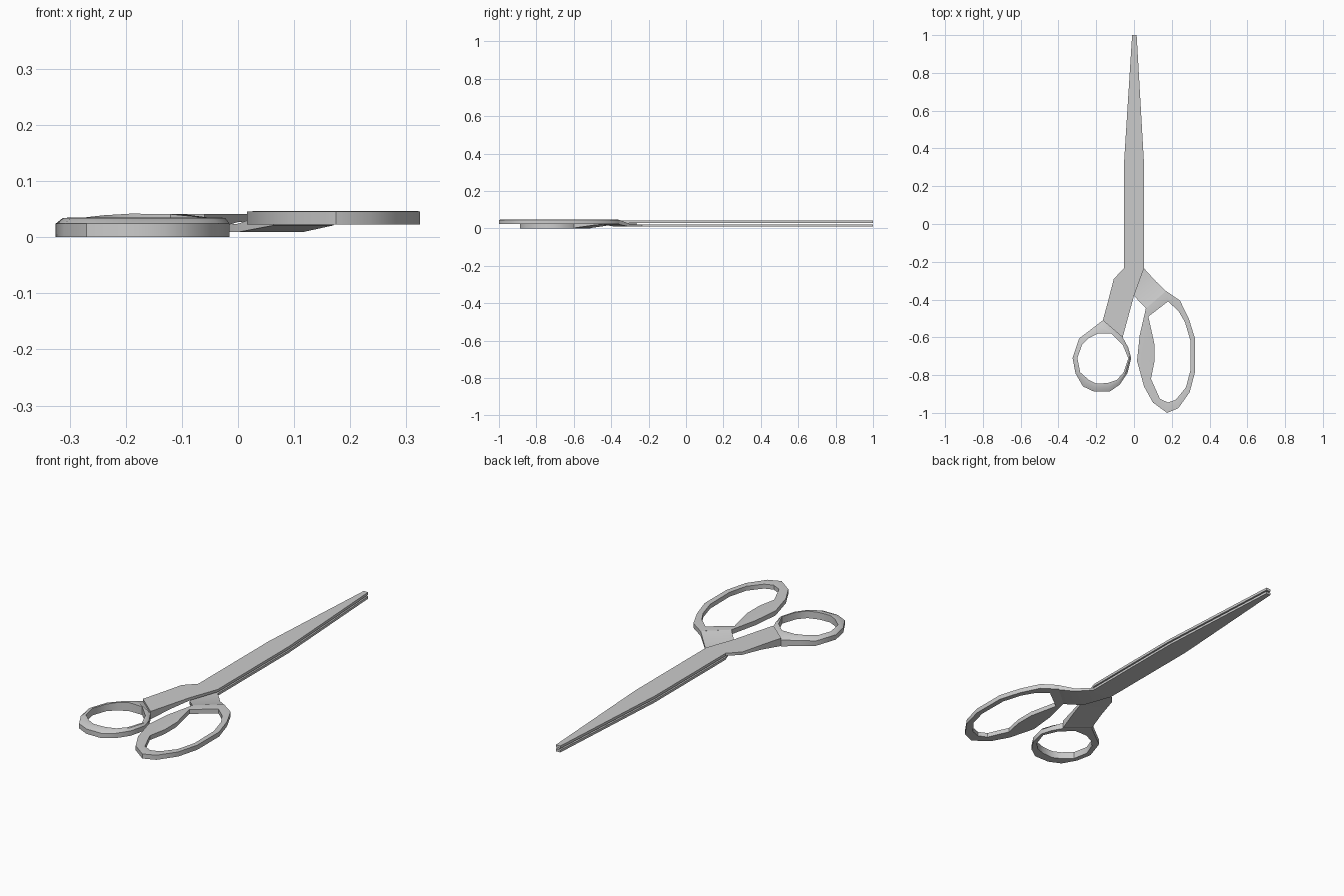
import bpy, bmesh, math
from mathutils import Vector

if "Cube" in bpy.data.objects:
    bpy.data.objects.remove(bpy.data.objects["Cube"])


def finish(name, bm):
    bmesh.ops.recalc_face_normals(bm, faces=bm.faces)
    me = bpy.data.meshes.new(name)
    bm.to_mesh(me)
    bm.free()
    ob = bpy.data.objects.new(name, me)
    bpy.context.collection.objects.link(ob)
    bpy.ops.object.select_all(action='DESELECT')
    ob.select_set(True)
    bpy.context.view_layer.objects.active = ob
    bpy.ops.object.shade_smooth_by_angle(angle=math.radians(35))
    return ob


def loft(name, sections, closed):
    """Skin a list of equally sized point loops."""
    bm = bmesh.new()
    rows = [[bm.verts.new(p) for p in s] for s in sections]
    n = len(rows[0])
    for i in range(len(rows) - (0 if closed else 1)):
        a, b = rows[i], rows[(i + 1) % len(rows)]
        for j in range(n):
            k = (j + 1) % n
            bm.faces.new((a[j], a[k], b[k], b[j]))
    if not closed:
        bm.faces.new(rows[0])
        bm.faces.new(rows[-1])
    return finish(name, bm)


def strip(name, stations):
    """Flat bar: each station is left xy, right xy, bottom z, top z."""
    return loft(name, [[(*l, b), (*r, b), (*r, t), (*l, t)]
                       for l, r, b, t in stations], False)


def ring(name, pairs, profile, lift=None):
    """Finger loop between outer and inner outlines; profile = (blend, z)."""
    lift = lift or {}
    secs = []
    for i, (ox, oy, ix, iy) in enumerate(pairs):
        o, n = Vector((ox, oy)), Vector((ix, iy))
        secs.append([(*o.lerp(n, t), z + (lift.get(i, 0) if z > 0.01 else 0))
                     for t, z in profile])
    return loft(name, secs, True)


def blade(b, t):
    return [((-.01, 1), (.014, 1), b, t),
            ((-.053, .32), (.053, .32), b, t),
            ((-.053, -.235), (.053, -.235), b, t)]


# upper blade, its shank dropping to the small finger loop
strip("upper_blade", blade(.028, .041) + [
    ((-.107, -.29), (0, -.38), .027, .041),
    ((-.135, -.40), (-.03, -.49), .018, .041),
    ((-.165, -.51), (-.06, -.60), .002, .041)])

# lower blade, its shank rising to the large finger loop
strip("lower_blade", blade(.009, .021) + [
    ((0, -.38), (.115, -.303), .009, .024),
    ((.063, -.447), (.17, -.357), .021, .046)])

# small finger loop, domed on top
ring("small_loop", [
    (-.165, -.51, -.19, -.58), (-.23, -.56, -.24, -.605),
    (-.29, -.605, -.275, -.64), (-.325, -.71, -.30, -.71),
    (-.31, -.79, -.285, -.785), (-.27, -.86, -.24, -.825),
    (-.21, -.888, -.20, -.845), (-.13, -.888, -.14, -.842),
    (-.075, -.85, -.09, -.825), (-.035, -.79, -.055, -.785),
    (-.015, -.71, -.03, -.71), (-.03, -.655, -.06, -.64),
    (-.06, -.60, -.12, -.58)],
    [(0, 0), (0, .024), (.5, .034), (1, .035), (1, 0)],
    {0: .007, 1: .004, 12: .006})

# large finger loop, flat with a thumb swelling on the inner side
ring("large_loop", [
    (.17, -.355, .18, -.41), (.243, -.405, .235, -.46),
    (.29, -.50, .27, -.52), (.324, -.61, .298, -.615),
    (.324, -.78, .30, -.77), (.295, -.89, .275, -.865),
    (.235, -.975, .222, -.93), (.175, -1, .18, -.945),
    (.10, -.945, .137, -.925), (.053, -.86, .09, -.82),
    (.016, -.725, .108, -.73), (.03, -.59, .108, -.635),
    (.063, -.447, .076, -.49)],
    [(0, .023), (0, .046), (.5, .047), (1, .045), (1, .023)])
